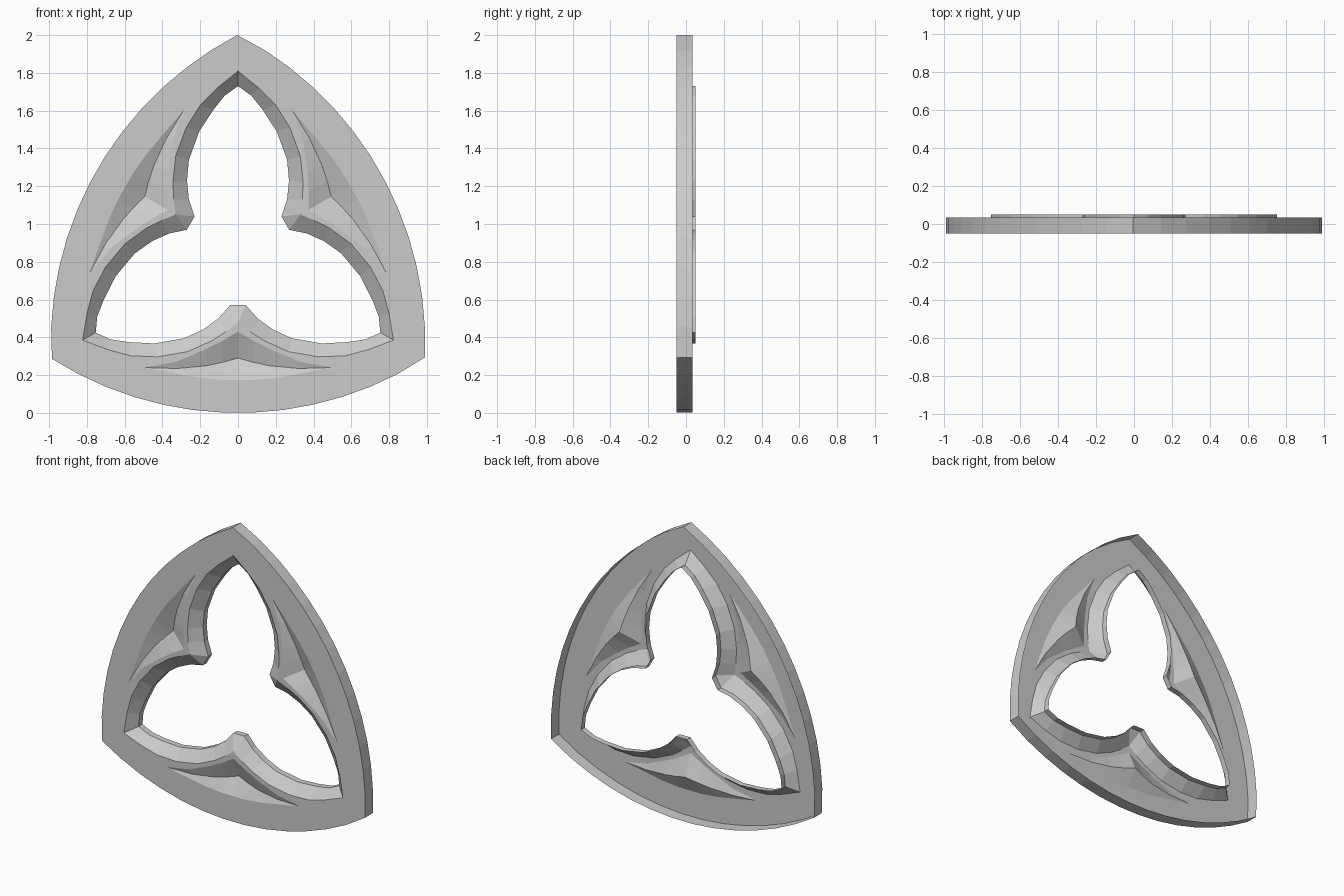
import bpy, bmesh
from math import sin, cos, asin, radians
from mathutils import Vector
from mathutils.geometry import tessellate_polygon

if "Cube" in bpy.data.objects:
    bpy.data.objects.remove(bpy.data.objects["Cube"])

CZ = 0.86                      # height of the centre of the triangle
FRONT, REAR, LIP, BACK = -0.05, 0.035, 0.01, 0.05


def turn(p, k):
    a = radians(120 * k)
    return (p[0] * cos(a) - p[1] * sin(a), p[0] * sin(a) + p[1] * cos(a))


def three(side):
    return [turn(p, k) for k in range(3) for p in side]


def at(loop, y):
    return [(x, y, z + CZ) for x, z in loop]


def make(name, verts, faces):
    me = bpy.data.meshes.new(name)
    me.from_pydata(verts, [], faces)
    bm = bmesh.new()
    bm.from_mesh(me)
    bmesh.ops.remove_doubles(bm, verts=bm.verts, dist=0.0005)
    bmesh.ops.recalc_face_normals(bm, faces=bm.faces)
    # front-facing sheet: the mostly-forward faces must look toward -y
    if sum(f.normal.y * f.calc_area() for f in bm.faces) > 0:
        bmesh.ops.reverse_faces(bm, faces=bm.faces)
    bm.to_mesh(me)
    bm.free()
    ob = bpy.data.objects.new(name, me)
    bpy.context.collection.objects.link(ob)
    return ob


def bands(n, count, start=0):
    return [(start + b * n + i, start + b * n + (i + 1) % n,
             start + (b + 1) * n + (i + 1) % n, start + (b + 1) * n + i)
            for b in range(count) for i in range(n)]


def lobe(half):
    # half runs from the point down the left; mirror it for the right
    return three([(-x, z) for x, z in half[:0:-1]] + half)


# Outer triangle with bowed sides
R, N = 1.839, 13
h = asin(0.985 / R)
arc = [(R * sin(-h + 2 * h * i / N), R - CZ - R * cos(-h + 2 * h * i / N))
       for i in range(N)]
outer = three(arc)

# Three-lobed opening: edge on the face and edge of the opening
foil_out = lobe([(0, .95), (-.11, .86), (-.20, .77), (-.275, .65),
                 (-.33, .50), (-.345, .36), (-.34, .27), (-.33, .1905)])
foil_in = lobe([(0, .87), (-.07, .82), (-.13, .745), (-.205, .63),
                (-.26, .48), (-.27, .37), (-.26, .27), (-.23, .18)])

# Sunk spandrel: upper edge, valley and lower edge, half of each
up = [(0, -.43), (.085, -.48), (.175, -.525), (.33, -.59), (.5, -.62)]
valley = [(0, -.57), (.08, -.592), (.165, -.61), (.32, -.625), (.5, -.62)]
low = [(0, -.685), (.085, -.685), (.2, -.674), (.35, -.648), (.5, -.62)]
depth = [.01, -.006, -.02, -.037, FRONT]


def whole(half):
    return [(-x, z) for x, z in half[:0:-1]] + half


pit_edge = whole(up) + whole(low)[-2:0:-1]
pits = [[turn(p, k) for p in pit_edge] for k in range(3)]

# Frame: pierced front face and outer wall, open at the back
clean_foil = []
for p in foil_out:
    if not clean_foil or (Vector(p) - Vector(clean_foil[-1])).length > .003:
        clean_foil.append(p)
if (Vector(clean_foil[0]) - Vector(clean_foil[-1])).length < .003:
    clean_foil.pop()
loops = [at(l, FRONT) for l in [outer, clean_foil] + pits]
tris = tessellate_polygon([[Vector((x, z, 0)) for x, y, z in l] for l in loops])
verts = [v for l in loops for v in l]
base = len(verts)
verts += at(outer, FRONT) + at(outer, REAR)
make("outer_frame", verts, [tuple(t) for t in tris] + bands(len(outer), 1, base))

# Chamfer and inner wall of the opening
n = len(foil_in)
make("foil_moulding",
     at(foil_out, FRONT) + at(foil_in, LIP) + at(foil_in, BACK), bands(n, 2))

# Sunk spandrels
full_depth = depth[:0:-1] + depth
for k in range(3):
    rows = [at([turn(p, k) for p in whole(r)], FRONT) for r in (up, valley, low)]
    rows[1] = [(x, d, z) for (x, _, z), d in zip(rows[1], full_depth)]
    m = len(rows[0])
    faces = [(r * m + i, r * m + i + 1, (r + 1) * m + i + 1, (r + 1) * m + i)
             for r in range(2) for i in range(m - 1)]
    make("spandrel_%d" % (k + 1), rows[0] + rows[1] + rows[2], faces)
